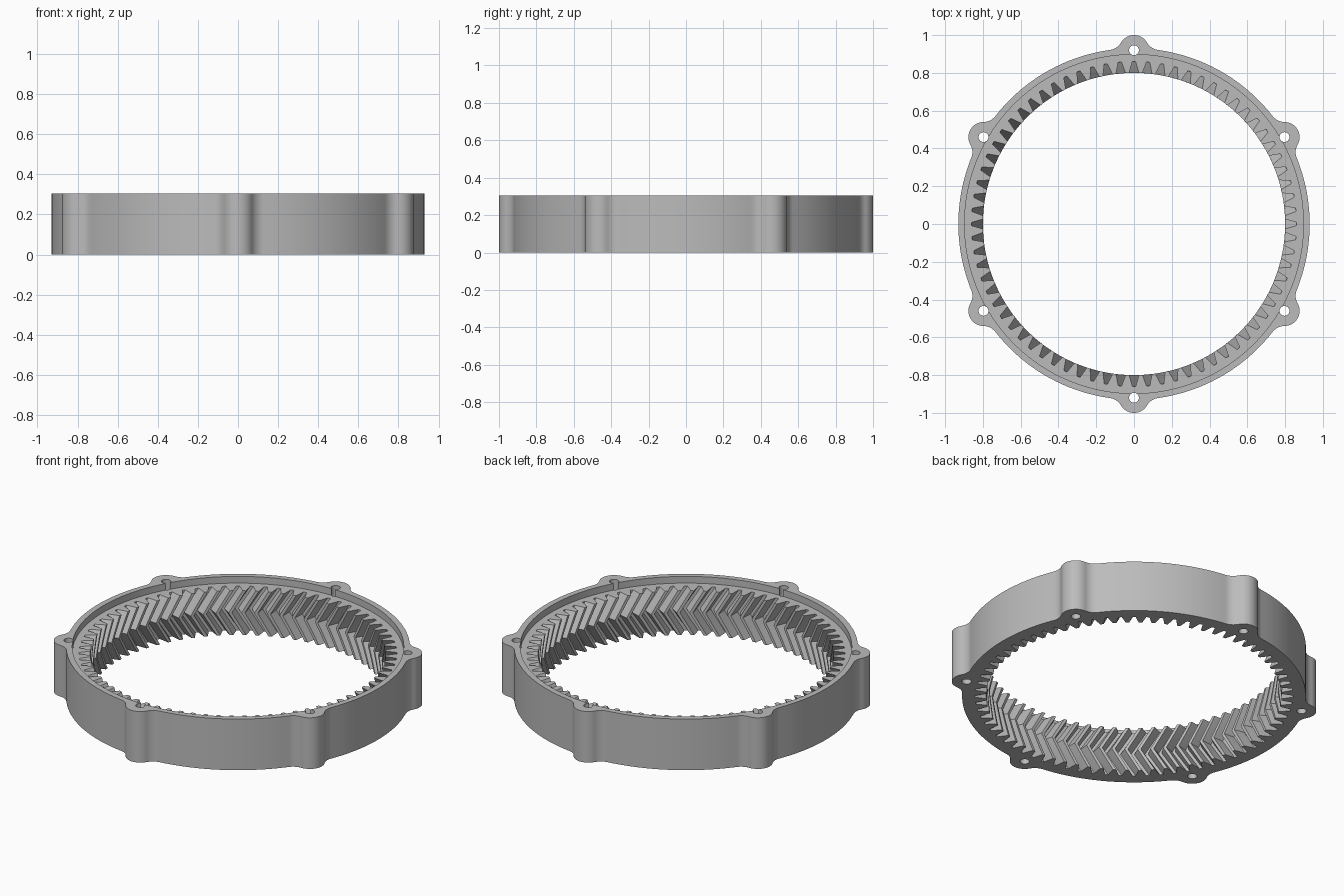
import bpy, bmesh
from math import sin, cos, pi, radians, acos, atan2
from mathutils import Vector

cube = bpy.data.objects.get("Cube")
if cube:
    bpy.data.objects.remove(cube, do_unlink=True)

HEIGHT, LEDGE = 0.305, 0.265      # full height, height of the tooth tops
RING_R, LUG_AT, LUG_R, FILLET_R = 0.93, 0.92, 0.08, 0.08
HOLE_R, RECESS_R = 0.026, 0.897
TEETH, TIP_R, ROOT_R = 72, 0.80, 0.86
TWIST = radians(5.5)              # tooth shift at the middle of the chevron


def polar(r, a):
    return Vector((r * cos(a), r * sin(a)))


def arc(centre, r, start, end, steps):
    return [centre + polar(r, start + (end - start) * i / steps) for i in range(steps + 1)]


def loft(name, sections):
    """Solid through a stack of (z, outline) sections."""
    bm = bmesh.new()
    loops = [[bm.verts.new((p.x, p.y, z)) for p in pts] for z, pts in sections]
    for low, high in zip(loops, loops[1:]):
        for i in range(len(low)):
            j = (i + 1) % len(low)
            bm.faces.new((low[i], low[j], high[j], high[i]))
    bm.faces.new(loops[0][::-1])
    bm.faces.new(loops[-1])
    mesh = bpy.data.meshes.new(name)
    bm.to_mesh(mesh)
    bm.free()
    obj = bpy.data.objects.new(name, mesh)
    bpy.context.collection.objects.link(obj)
    return obj


def circle(centre, r, steps):
    return arc(centre, r, 0, 2 * pi, steps)[:-1]


# Outer outline: ring, six lugs and the hollow fillets joining them
reach = RING_R + FILLET_R
lug_gap = LUG_R + FILLET_R
spread = acos((reach ** 2 + LUG_AT ** 2 - lug_gap ** 2) / (2 * reach * LUG_AT))
outline = []
for k in range(6):
    mid = radians(30 + 60 * k)
    lug = polar(LUG_AT, mid)
    f1, f2 = polar(reach, mid - spread), polar(reach, mid + spread)
    d = f2 - lug
    half = (atan2(d.y, d.x) - mid + pi) % (2 * pi) - pi
    outline += arc(f1, FILLET_R, mid - spread + pi, mid - half + pi, 10)
    outline += arc(lug, LUG_R, mid - half, mid + half, 20)[1:]
    outline += arc(f2, FILLET_R, mid + half + pi, mid + spread + pi, 10)[1:]
    outline += arc(Vector((0, 0)), RING_R, mid + spread, mid + pi / 3 - spread, 26)[1:-1]
ring = loft("ring_gear", [(0, outline), (HEIGHT, outline)])

# Toothed bore: tooth gaps as (radius, half width in degrees)
flank = [(TIP_R, 1.85), (0.82, 1.4), (0.84, 0.98), (ROOT_R, 0.6)]
gap = [(r, -w) for r, w in flank] + [(r, w) for r, w in reversed(flank)]


def bore(turn):
    return [polar(r, 2 * pi * k / TEETH + radians(w) + turn)
            for k in range(TEETH) for r, w in gap]


middle = LEDGE / 2
levels = [middle * (1 + s) for s in (-1.1, -0.75, -0.5, -0.25, 0, 0.25, 0.5, 0.75, 1.1)]
cutters = [loft("bore_cutter", [(z, bore(TWIST * (1 - abs(z - middle) / middle))) for z in levels])]

# Top recess and screw holes
recess = circle(Vector((0, 0)), RECESS_R, 180)
cutters.append(loft("recess_cutter", [(LEDGE, recess), (HEIGHT + 0.1, recess)]))
for k in range(6):
    hole = circle(polar(LUG_AT, radians(30 + 60 * k)), HOLE_R, 24)
    cutters.append(loft("hole_cutter", [(-0.1, hole), (HEIGHT + 0.1, hole)]))

bpy.ops.object.select_all(action='DESELECT')
bpy.context.view_layer.objects.active = ring
ring.select_set(True)
for cutter in cutters:
    cutter.hide_render = True
    mod = ring.modifiers.new("cut", 'BOOLEAN')
    mod.operation, mod.solver, mod.object = 'DIFFERENCE', 'EXACT', cutter
    bpy.ops.object.modifier_apply(modifier=mod.name)
    bpy.data.objects.remove(cutter, do_unlink=True)

# Single grey material
grey = bpy.data.materials.new("grey")
grey.use_nodes = True
colour = (0.5, 0.5, 0.5, 1)
grey.diffuse_color = colour
grey.node_tree.nodes["Principled BSDF"].inputs["Base Color"].default_value = colour
ring.data.materials.clear()
ring.data.materials.append(grey)
bpy.ops.object.shade_smooth_by_angle(angle=radians(25))
